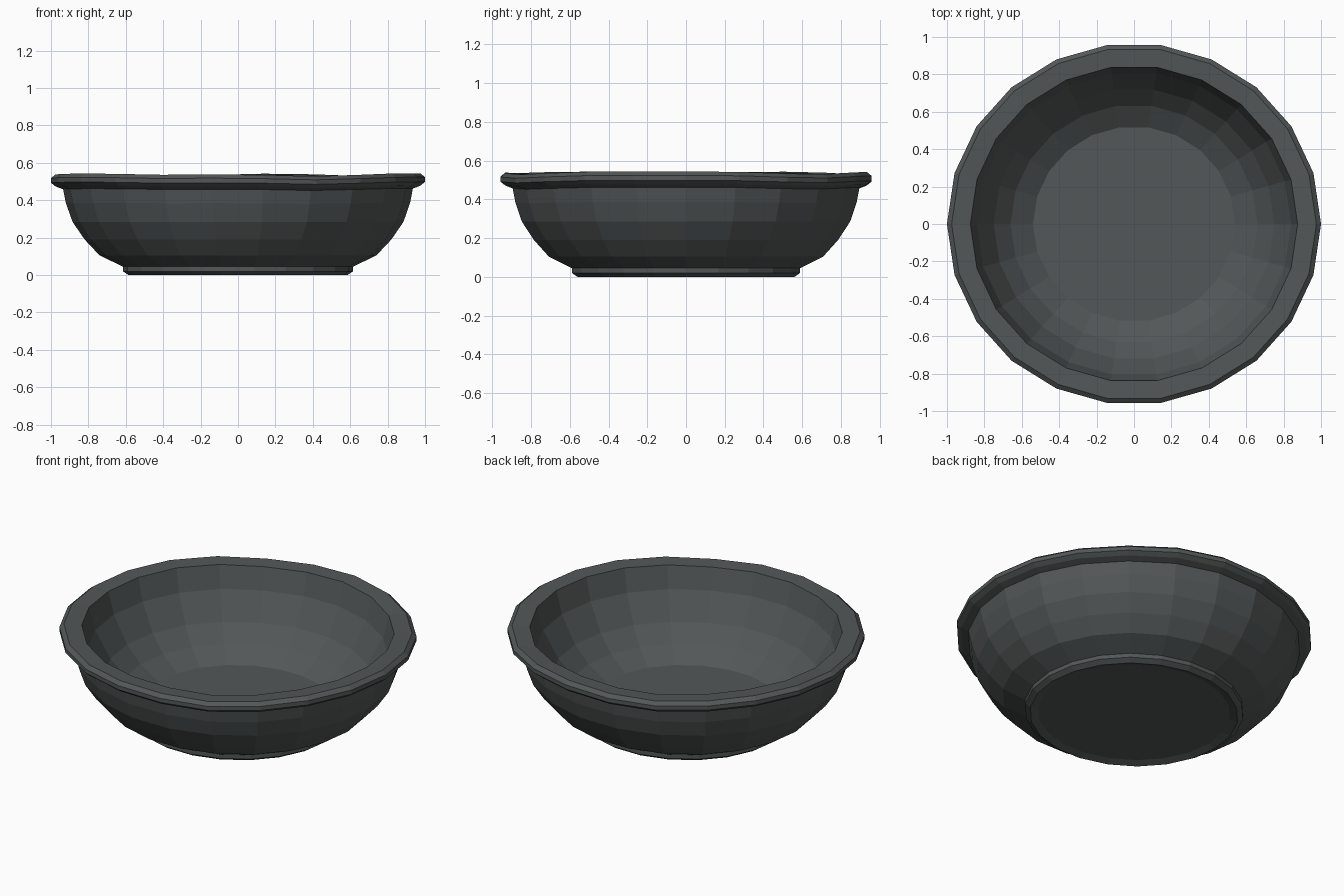
import bpy
import bmesh
from math import sin, cos, pi, radians, exp

cube = bpy.data.objects.get("Cube")
if cube:
    bpy.data.objects.remove(cube)

SIDES = 22
Y_SCALE = 0.967  # the bowl is slightly oval


def make_material(name, color):
    mat = bpy.data.materials.new(name)
    mat.use_nodes = True
    mat.diffuse_color = color
    mat.node_tree.nodes["Principled BSDF"].inputs["Base Color"].default_value = color
    return mat


# Closed wall section (radius, height), from the underside around the rim to the inner floor
PROFILE = [
    (0.54, 0.015), (0.585, 0.0), (0.615, 0.02), (0.615, 0.045),  # foot ring
    (0.74, 0.105), (0.82, 0.19), (0.885, 0.285), (0.92, 0.385), (0.935, 0.46),  # outer wall
    (0.975, 0.475), (1.0, 0.495), (1.0, 0.52), (0.975, 0.54),  # rolled rim
    (0.875, 0.535), (0.84, 0.40), (0.75, 0.24), (0.66, 0.145), (0.54, 0.07),  # inner wall
]

# Hand-made dips in the rim: angle in degrees, depth
DIPS = [(-65, 0.016), (45, 0.015), (112, 0.014), (180, 0.006), (-112, 0.008)]


def rim_dip(angle):
    total = 0
    for centre, depth in DIPS:
        gap = (angle - radians(centre) + pi) % (2 * pi) - pi
        total += depth * exp(-(gap / 0.35) ** 2)
    return total


def ring(bm, radius, height):
    verts = []
    weight = max(0, (height - 0.3) / 0.24)  # only the upper part is uneven
    for i in range(SIDES):
        a = 2 * pi * i / SIDES
        z = height + weight * (0.004 - rim_dip(a))
        verts.append(bm.verts.new((radius * cos(a), radius * Y_SCALE * sin(a), z)))
    return verts


# Bowl: spin the section and close underside and floor
bm = bmesh.new()
rings = [ring(bm, r, z) for r, z in PROFILE]
for low, high in zip(rings, rings[1:]):
    for i in range(SIDES):
        j = (i + 1) % SIDES
        bm.faces.new((low[i], low[j], high[j], high[i]))
bm.faces.new(rings[0][::-1])
bm.faces.new(rings[-1])
bmesh.ops.recalc_face_normals(bm, faces=bm.faces)

mesh = bpy.data.meshes.new("bowl")
bm.to_mesh(mesh)
bm.free()
mesh.materials.append(make_material("dark grey", (0.085, 0.095, 0.095, 1)))
bowl = bpy.data.objects.new("bowl", mesh)
bpy.context.collection.objects.link(bowl)
